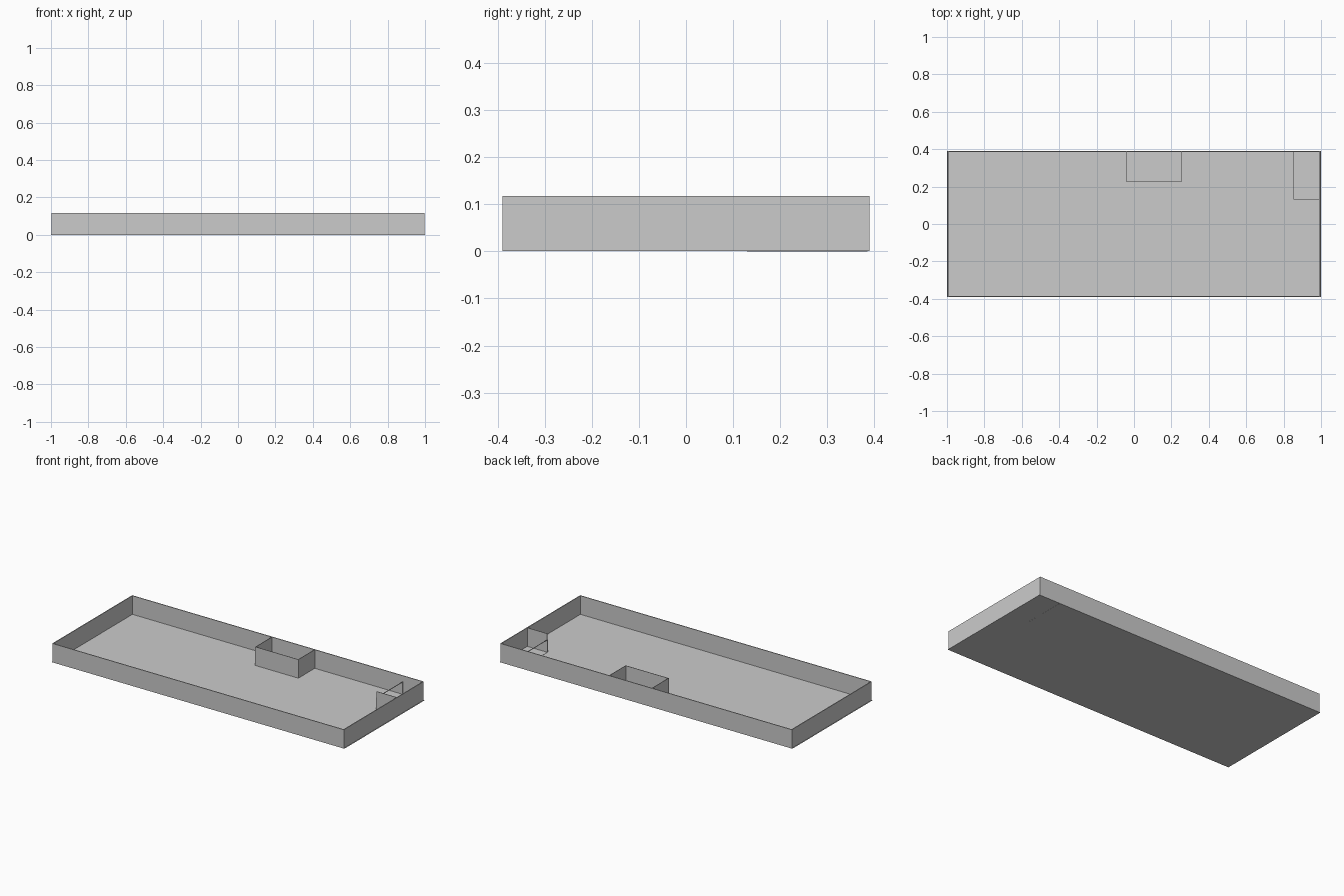
import bpy

if "Cube" in bpy.data.objects:
    bpy.data.objects.remove(bpy.data.objects["Cube"])

H = 0.117   # wall height
T = 0.005   # sheet thickness
F = 0.002   # floor level


def box(name, x0, x1, y0, y1, z0, z1):
    bpy.ops.mesh.primitive_cube_add(size=1, location=((x0 + x1) / 2, (y0 + y1) / 2, (z0 + z1) / 2))
    ob = bpy.context.object
    ob.name = name
    ob.scale = (x1 - x0, y1 - y0, z1 - z0)
    bpy.ops.object.transform_apply(location=False, rotation=False, scale=True)
    return ob


X, Y = 0.996, 0.39

# Floor slab
box("floor", -1, 1, -Y, Y, 0.0005, F)

# Outer walls
for side, s in (("left", -1), ("right", 1)):
    a, b = sorted((s * X, s * (X - T)))
    box(side + "_wall", a, b, -Y, Y, F, H)
for side, s in (("front", -1), ("back", 1)):
    a, b = sorted((s * Y, s * (Y - T)))
    box(side + "_wall", -X + T, X - T, a, b, F, H)

# Open-topped closet against the back wall
cx0, cx1, cy = -0.04, 0.255, 0.225
box("closet_front", cx0, cx1, cy, cy + 0.003, F, H)
box("closet_left", cx0, cx0 + 0.003, cy + 0.003, Y - T, F, H)
box("closet_right", cx1 - 0.003, cx1, cy + 0.003, Y - T, F, H)

# Corner room: one partition plus a thin open door frame
px, py = 0.855, 0.13
box("corner_partition", px, X - T, py, py + 0.003, F, H)
r = 0.003
box("frame_bottom", px - r / 2, px + r / 2, py, Y - T, 0, r)
box("frame_top", px - r / 2, px + r / 2, py, Y - T, 0.08 - r, 0.08)
for n, y in (("front", py), ("back", Y - T - r)):
    box("frame_" + n, px - r / 2, px + r / 2, y, y + r, r, 0.08 - r)
